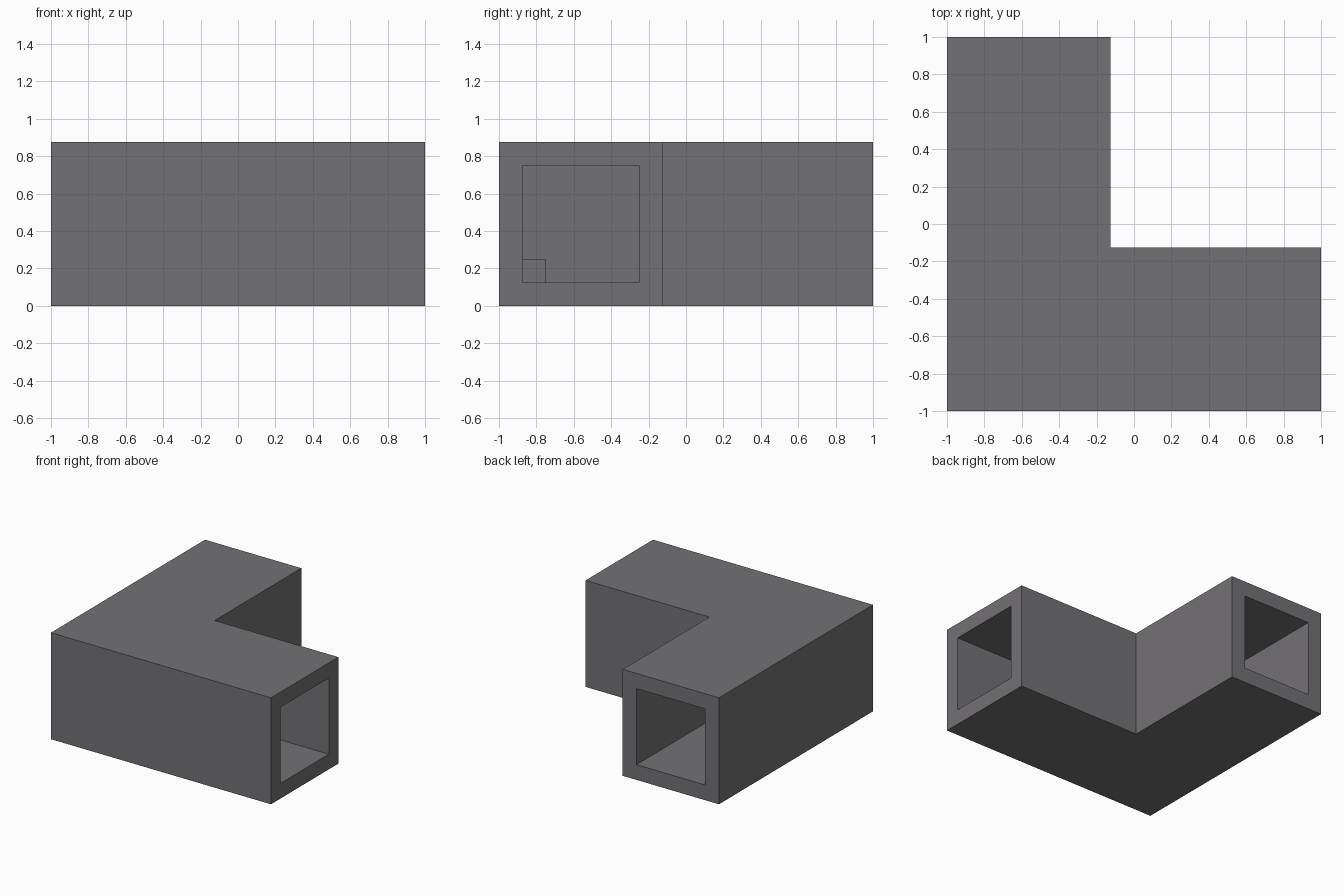
import bpy
import bmesh

cube = bpy.data.objects.get("Cube")
if cube:
    bpy.data.objects.remove(cube, do_unlink=True)

WALL = 0.125      # wall thickness
ARM = 0.875       # outer width and height of the duct

grey = bpy.data.materials.new("dark grey")
grey.use_nodes = True
colour = (0.171, 0.165, 0.174, 1)
grey.diffuse_color = colour
grey.node_tree.nodes["Principled BSDF"].inputs["Base Color"].default_value = colour


def prism(name, outline, bottom, top):
    """Extrude a flat outline upwards into a closed solid."""
    bm = bmesh.new()
    face = bm.faces.new([bm.verts.new((x, y, bottom)) for x, y in outline])
    grown = bmesh.ops.extrude_face_region(bm, geom=[face])["geom"]
    verts = [g for g in grown if isinstance(g, bmesh.types.BMVert)]
    bmesh.ops.translate(bm, verts=verts, vec=(0, 0, top - bottom))
    bmesh.ops.recalc_face_normals(bm, faces=bm.faces)
    mesh = bpy.data.meshes.new(name)
    bm.to_mesh(mesh)
    bm.free()
    mesh.materials.append(grey)
    obj = bpy.data.objects.new(name, mesh)
    bpy.context.collection.objects.link(obj)
    return obj


def elbow(low, high, end):
    """L-shaped outline with equal arms along +x and +y."""
    return [(low, low), (end, low), (end, high),
            (high, high), (high, end), (low, end)]


# Square elbow duct, hollowed through both open ends
duct = prism("elbow_duct", elbow(-1, ARM - 1, 1), 0, ARM)
bore = prism("bore_cutter", elbow(WALL - 1, ARM - 1 - WALL, 1.2), WALL, ARM - WALL)
bore.hide_render = True
cut = duct.modifiers.new("hollow", "BOOLEAN")
cut.operation = "DIFFERENCE"
cut.solver = "EXACT"
cut.object = bore
bpy.context.view_layer.objects.active = duct
bpy.ops.object.modifier_apply(modifier=cut.name)
bpy.data.objects.remove(bore, do_unlink=True)

# Small block in the inner floor corner of the bend
a, b = WALL - 1, 2 * WALL - 1
prism("corner_block", [(a, a), (b, a), (b, b), (a, b)], WALL, 2 * WALL)
